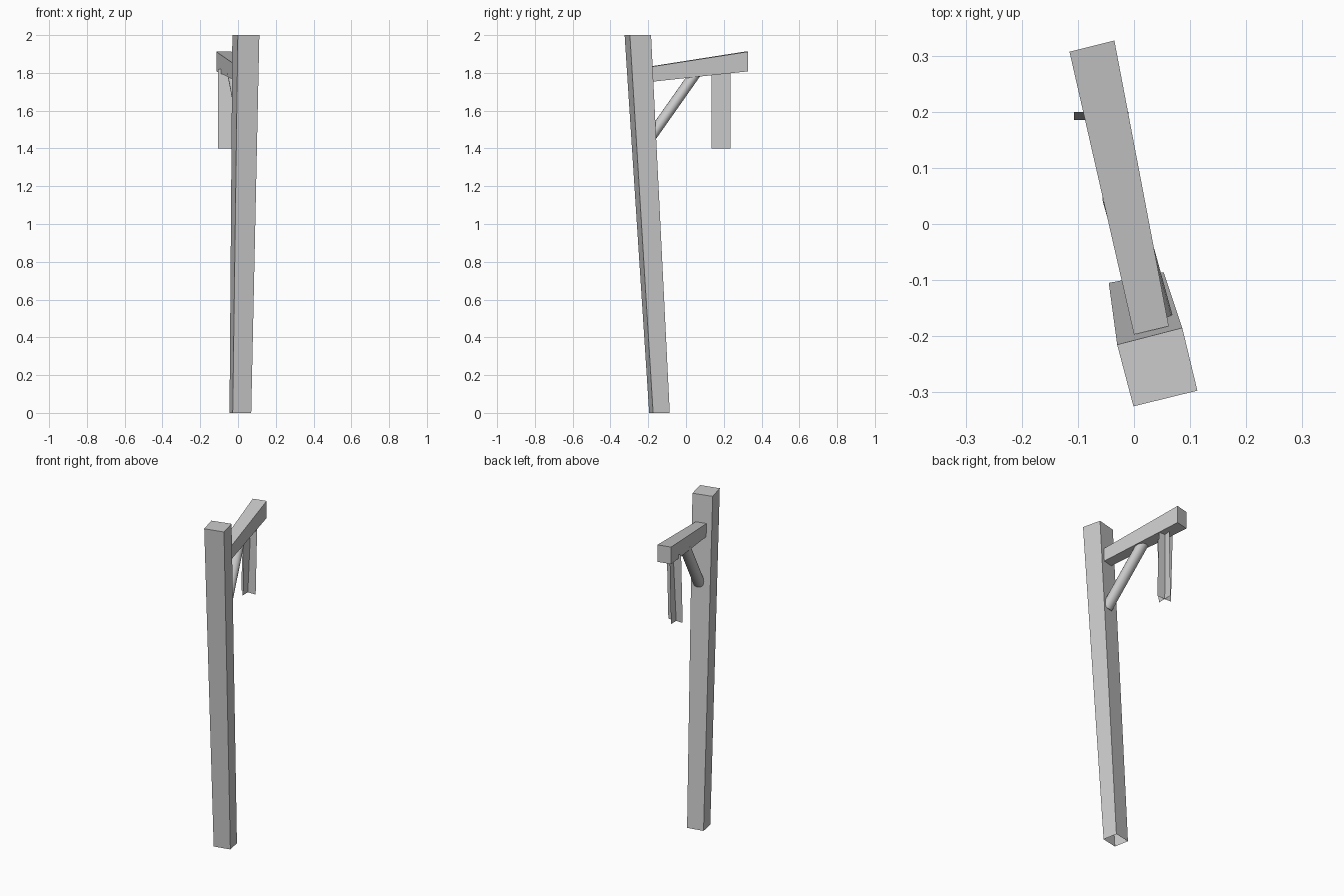
import bpy, bmesh, math
from mathutils import Vector, Matrix

if "Cube" in bpy.data.objects:
    bpy.data.objects.remove(bpy.data.objects["Cube"])

grey = bpy.data.materials.new("weathered grey")
grey.diffuse_color = (0.6, 0.6, 0.6, 1)
grey.use_nodes = True
grey.node_tree.nodes["Principled BSDF"].inputs["Base Color"].default_value = grey.diffuse_color


def make(name, bm):
    me = bpy.data.meshes.new(name)
    bm.normal_update()
    bm.to_mesh(me)
    bm.free()
    me.materials.append(grey)
    ob = bpy.data.objects.new(name, me)
    bpy.context.collection.objects.link(ob)
    return ob


def loft(name, start, end, cap_start=True):
    """Four-sided beam between two rings, counter-clockwise around the beam."""
    bm = bmesh.new()
    a = [bm.verts.new(p) for p in start]
    b = [bm.verts.new(p) for p in end]
    for i in range(4):
        j = (i + 1) % 4
        bm.faces.new((a[i], a[j], b[j], b[i]))
    bm.faces.new(b)
    if cap_start:
        bm.faces.new(a[::-1])
    return make(name, bm)


# Leaning post, open underneath
loft("post",
     [(-0.028, -0.195, 0), (0.07, -0.174, 0), (0.053, -0.086, 0), (-0.045, -0.105, 0)],
     [(-0.001, -0.325, 2), (0.113, -0.297, 2), (0.086, -0.185, 2), (-0.03, -0.215, 2)],
     cap_start=False)

# Rising arm that widens toward its free end
loft("arm",
     [(0.0, -0.197, 1.753), (0.062, -0.182, 1.753), (0.062, -0.182, 1.833), (0.0, -0.197, 1.833)],
     [(-0.115, 0.307, 1.808), (-0.035, 0.327, 1.808), (-0.035, 0.327, 1.912), (-0.115, 0.307, 1.912)])

# Round diagonal brace, slightly flattened
p, q = Vector((0.04, -0.183, 1.466)), Vector((-0.024, 0.05, 1.797))
axis = (q - p).normalized()
side = axis.cross(Vector((0, 0, 1))).normalized()
rot = Matrix((side, axis.cross(side), axis)).transposed().to_4x4()
bm = bmesh.new()
bmesh.ops.create_cone(bm, cap_ends=True, segments=16, radius1=1, radius2=1,
                      depth=(q - p).length,
                      matrix=Matrix.Translation((p + q) / 2) @ rot @ Matrix.Diagonal((0.033, 0.029, 1, 1)))
brace = make("brace", bm)
bpy.context.view_layer.objects.active = brace
brace.select_set(True)
bpy.ops.object.shade_smooth_by_angle(angle=math.radians(40))

# Two crossed flat strips hanging from the arm
z0, z1 = 1.4, 1.82
for name, pts in (
    ("hanging_strip_wide", [(-0.107, 0.185, z0), (-0.01, 0.185, z0), (-0.01, 0.2, z1), (-0.107, 0.2, z1)]),
    ("hanging_strip_deep", [(-0.063, 0.135, z0), (-0.063, 0.235, z0), (-0.053, 0.235, z1), (-0.053, 0.135, z1)]),
):
    bm = bmesh.new()
    bm.faces.new([bm.verts.new(v) for v in pts])
    make(name, bm)
